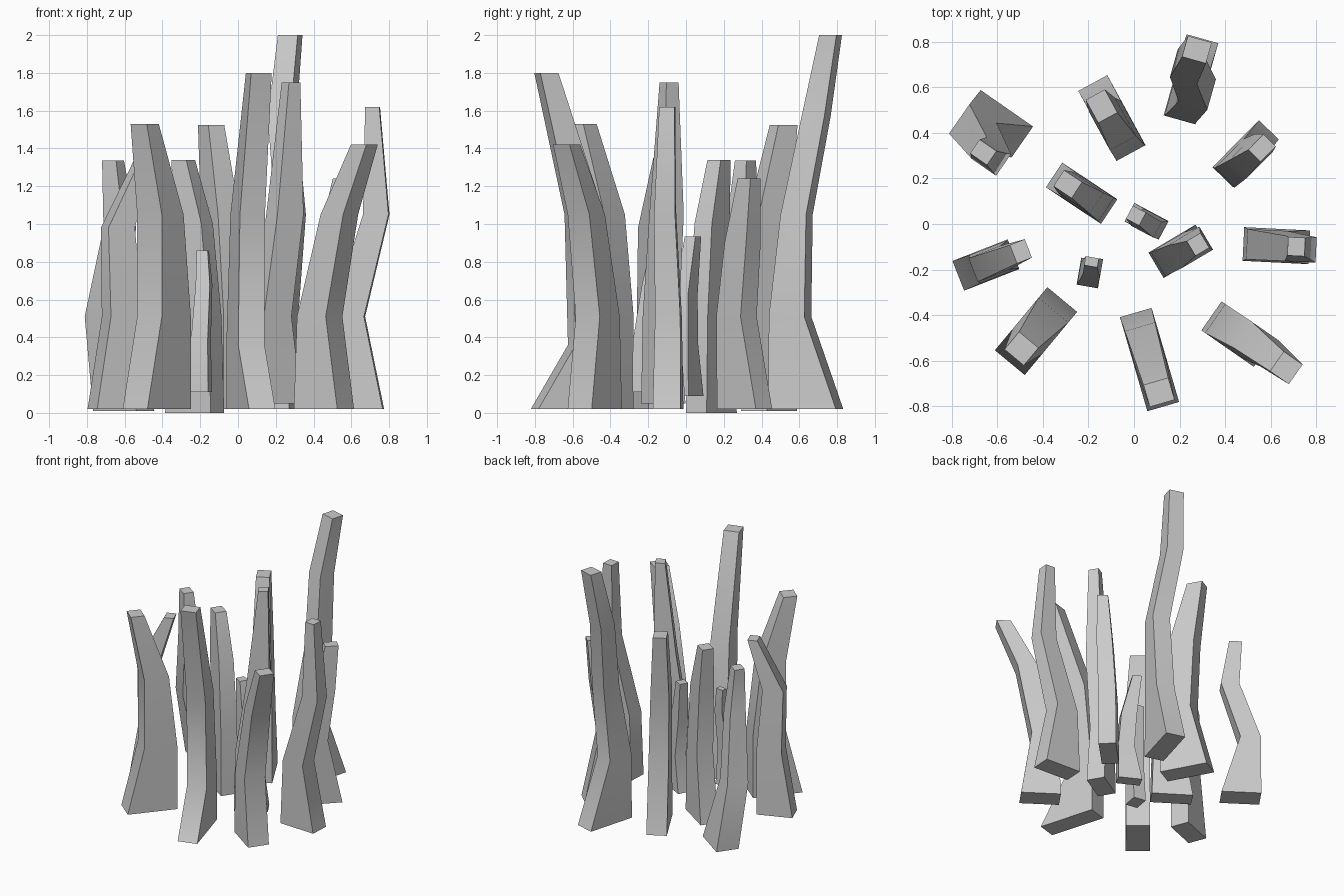
import bpy, bmesh, math
from mathutils import Vector

# Each blade: base centre, long-axis direction, width, then stacked sections
# (z, u start, u end, side shift, width factor) with u measured along the long axis.


def blade(name, centre, direction, width, sections):
    c = Vector(centre)
    u = Vector(direction).normalized()
    v = Vector((-u.y, u.x))
    bm = bmesh.new()
    rings = []
    for z, a, b, shift, k in sections:
        h = width * k / 2
        pts = [(a, -h), (b, -h), (b, h), (a, h)]
        ring = []
        for pu, pv in pts:
            p = c + u * pu + v * (pv + shift)
            ring.append(bm.verts.new((p.x, p.y, z)))
        rings.append(ring)
    for lo, hi in zip(rings, rings[1:]):
        for i in range(4):
            j = (i + 1) % 4
            bm.faces.new((lo[i], lo[j], hi[j], hi[i]))
    bm.faces.new(rings[0][::-1])
    bm.faces.new(rings[-1])
    bmesh.ops.recalc_face_normals(bm, faces=bm.faces[:])
    me = bpy.data.meshes.new(name)
    bm.to_mesh(me)
    bm.free()
    ob = bpy.data.objects.new(name, me)
    bpy.context.scene.collection.objects.link(ob)
    # Soft bends along the blade, sharp long edges
    bpy.ops.object.select_all(action='DESELECT')
    ob.select_set(True)
    bpy.context.view_layer.objects.active = ob
    bpy.ops.object.shade_smooth_by_angle(angle=math.radians(40))


# Outer ring of tall blades
blade("blade_back", (.25, .635), (.27, .96), .145, [
    (.02, -.185, .185, 0, 1), (.51, -.185, .01, 0, .95),
    (1.05, -.11, .03, -.04, .9), (1.57, -.015, .11, .03, .85),
    (2.0, .085, .18, .01, .75)])
blade("blade_front", (.068, -.595), (.28, -.96), .145, [
    (.02, -.215, .215, 0, 1), (.36, -.215, .01, 0, 1),
    (1.05, -.15, .03, 0, .95), (1.80, .10, .20, 0, .78)])
blade("blade_front_right", (.455, -.483), (.82, -.57), .155, [
    (.02, -.14, .14, 0, 1), (.51, -.12, .065, 0, 1),
    (1.05, .02, .165, .01, .9), (1.42, .21, .31, 0, .68)])
blade("blade_front_left", (-.43, -.47), (-.64, -.77), .17, [
    (.02, -.18, .18, 0, 1), (.51, -.18, .06, 0, 1),
    (1.05, -.12, .06, 0, 1), (1.53, .05, .15, 0, .65)])
blade("blade_left", (-.65, -.18), (.92, .36), .14, [
    (.02, -.13, .13, 0, 1), (.51, -.05, .13, 0, .95),
    (.98, -.06, .09, 0, .8), (1.35, .13, .20, 0, .62)])
blade("blade_back_left", (-.605, .44), (-.82, .57), .165, [
    (.01, -.14, .14, 0, 1), (.51, .0, .145, .075, .95),
    (.98, -.13, .0, .13, .7), (1.335, -.07, .02, .135, .45)])
blade("blade_back_mid", (-.097, .465), (-.48, .88), .145, [
    (.02, -.175, .175, 0, 1), (.51, -.175, .05, 0, .98),
    (1.05, -.12, .07, .01, .9), (1.525, .01, .125, .015, .66)])
blade("blade_back_right", (.49, .31), (.70, .71), .122, [
    (.02, -.145, .145, 0, 1), (.51, -.14, .04, -.01, 1),
    (.9, -.07, .09, -.025, .9), (1.24, .02, .115, -.035, .62)])
blade("blade_right", (.625, -.095), (1, -.05), .148, [
    (.02, -.145, .145, 0, 1), (.51, -.13, .045, 0, .9),
    (1.05, .04, .175, -.01, .75), (1.62, .05, .125, 0, .55)])

# Inner blades
blade("blade_inner_right", (.20, -.12), (.86, .51), .13, [
    (.05, -.12, .12, 0, 1), (.51, -.11, .06, 0, .95),
    (1.05, -.03, .13, -.01, .9), (1.75, .05, .12, -.015, .58)])
blade("blade_inner_left", (-.23, .135), (-.83, .55), .13, [
    (0, -.145, .145, 0, 1), (.51, -.13, .06, 0, .95),
    (1.0, -.08, .09, 0, .85), (1.34, .025, .12, 0, .65)])
blade("blade_centre", (.055, .012), (-.88, .47), .092, [
    (.09, -.085, .085, 0, 1), (.36, -.085, .03, 0, .95),
    (.62, -.06, .05, .01, .85), (.935, .02, .085, 0, .7)])
blade("blade_small", (-.195, -.215), (.17, .98), .095, [
    (.11, -.06, .06, 0, 1), (.38, -.06, .04, 0, .95),
    (.68, -.01, .07, -.01, .8), (.86, .03, .07, 0, .62)])
